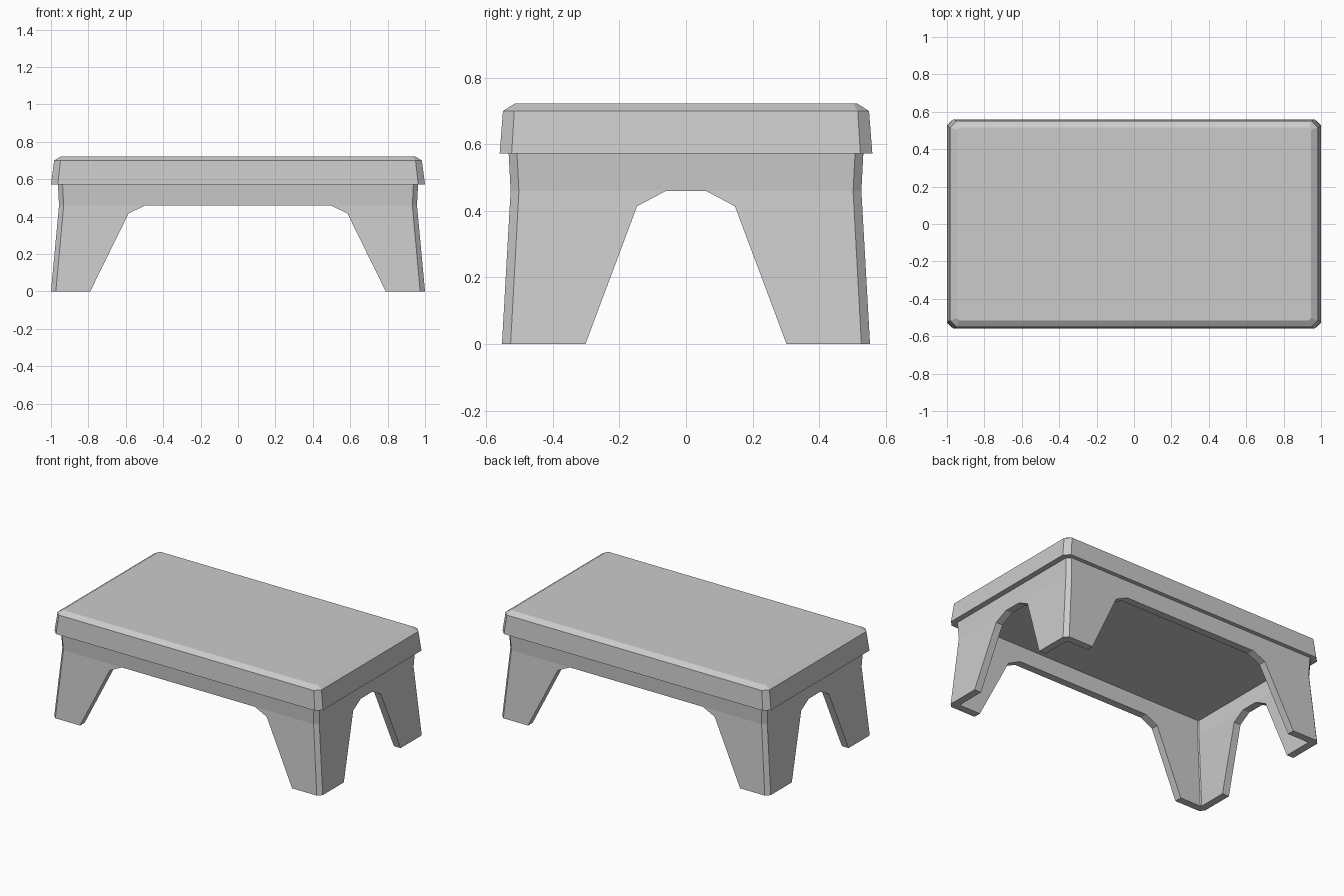
import bpy
import bmesh

cube = bpy.data.objects.get("Cube")
if cube:
    bpy.data.objects.remove(cube, do_unlink=True)

# One plain grey for the whole stool
grey = bpy.data.materials.new("plain_grey")
grey.use_nodes = True
grey.diffuse_color = (0.6, 0.6, 0.6, 1)
grey.node_tree.nodes["Principled BSDF"].inputs["Base Color"].default_value = grey.diffuse_color


def ring(bm, hx, hy, z, c):
    """Rectangle outline with chamfered corners."""
    quarter = [(hx, hy - c), (hx - c, hy)]
    points = quarter + [(-x, y) for x, y in reversed(quarter)]
    points += [(-x, -y) for x, y in points]
    return [bm.verts.new((x, y, z)) for x, y in points]


def bridge(bm, a, b):
    n = len(a)
    for i in range(n):
        j = (i + 1) % n
        bm.faces.new((a[i], a[j], b[j], b[i]))


def finish(bm, name):
    bmesh.ops.recalc_face_normals(bm, faces=bm.faces)
    mesh = bpy.data.meshes.new(name)
    bm.to_mesh(mesh)
    bm.free()
    mesh.materials.append(grey)
    obj = bpy.data.objects.new(name, mesh)
    bpy.context.collection.objects.link(obj)
    return obj


def loft(name, sections, closed=False):
    """Join chamfered rectangles; closed makes a hollow frame."""
    bm = bmesh.new()
    rings = [ring(bm, *s) for s in sections]
    for a, b in zip(rings, rings[1:]):
        bridge(bm, a, b)
    if closed:
        bridge(bm, rings[-1], rings[0])
    else:
        bm.faces.new(rings[0])
        bm.faces.new(rings[-1])
    return finish(bm, name)


def cut_arch(target, half_profile, along_y):
    """Cut a symmetric opening straight through two opposite walls."""
    profile = half_profile + [(-u, z) for u, z in reversed(half_profile)]
    bm = bmesh.new()
    ends = []
    for d in (-2, 2):
        ends.append([bm.verts.new((u, d, z) if along_y else (d, u, z)) for u, z in profile])
        bm.faces.new(ends[-1])
    bridge(bm, *ends)
    cutter = finish(bm, "arch_cutter")
    cutter.hide_render = True
    mod = target.modifiers.new("arch", "BOOLEAN")
    mod.operation = "DIFFERENCE"
    mod.solver = "EXACT"
    mod.object = cutter
    bpy.context.view_layer.objects.active = target
    bpy.ops.object.modifier_apply(modifier=mod.name)
    bpy.data.objects.remove(cutter, do_unlink=True)


# Seat slab: flared sides and a bevelled upper rim
loft("seat", [
    (1.0, 0.56, 0.572, 0.036),
    (0.983, 0.55, 0.70, 0.034),
    (0.947, 0.515, 0.722, 0.012),
])

# Hollow skirt and splayed legs
outer = [(1.0, 0.553, 0, 0.026), (0.957, 0.527, 0.46, 0.025), (0.963, 0.533, 0.574, 0.025)]
wall = 0.05
inner = [(hx - wall, hy - wall, z, 0.006) for hx, hy, z, c in reversed(outer)]
legs = loft("skirt_and_legs", outer + inner, closed=True)

# Openings between the legs, front to back and side to side
cut_arch(legs, [(0.84, -0.1), (0.79, 0), (0.585, 0.417), (0.495, 0.46)], True)
cut_arch(legs, [(0.337, -0.1), (0.302, 0), (0.147, 0.414), (0.06, 0.46)], False)
